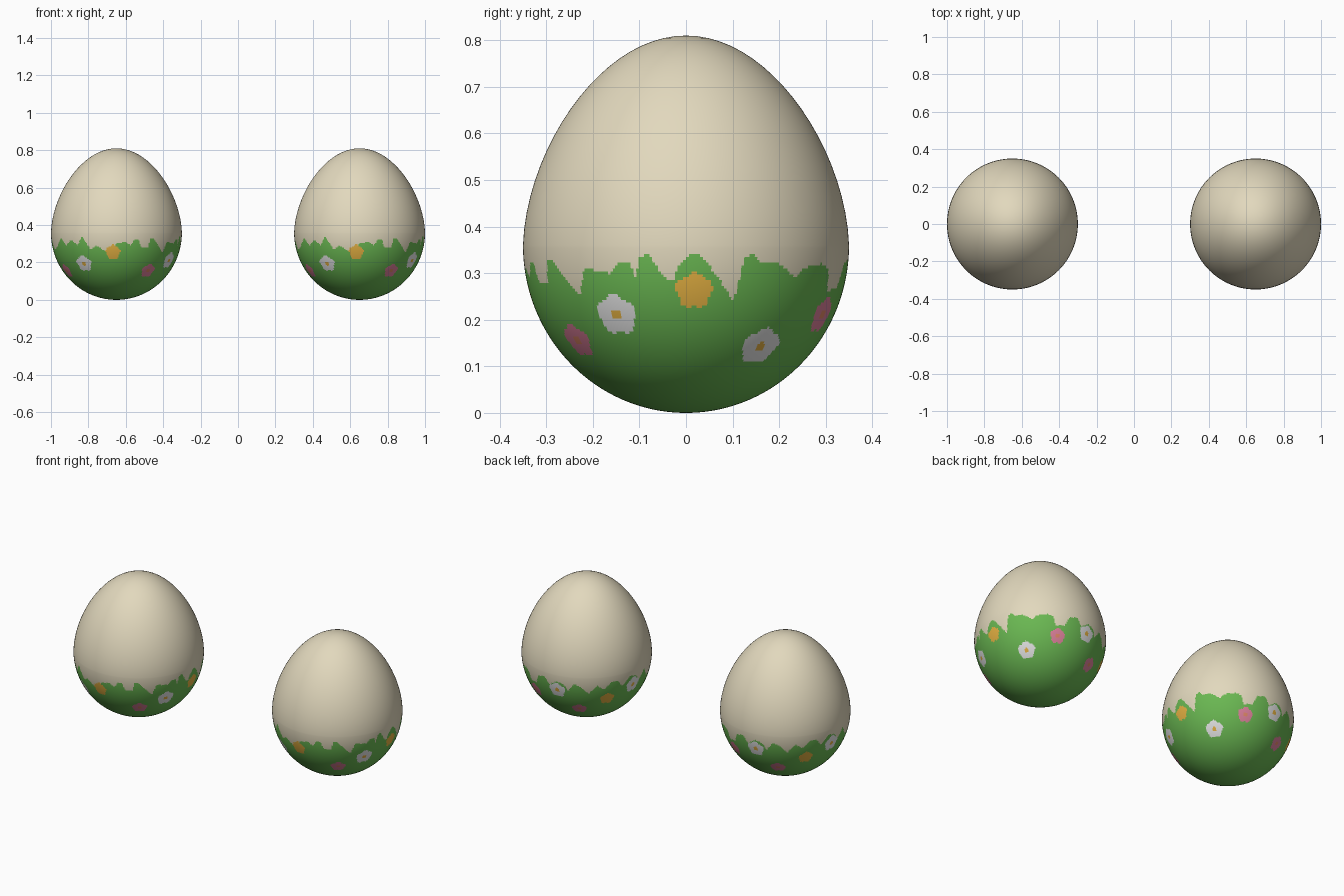
import bpy, bmesh, math
from mathutils import Vector

if "Cube" in bpy.data.objects:
    bpy.data.objects.remove(bpy.data.objects["Cube"], do_unlink=True)

RADIUS, BELLY, HEIGHT = 0.35, 0.36, 0.81
SPACING = 0.65
CREAM, GREEN, WHITE, ORANGE, PINK, SALMON = range(6)


def make_material(name, colour):
    mat = bpy.data.materials.new(name)
    mat.use_nodes = True
    mat.diffuse_color = (*colour, 1)
    shader = mat.node_tree.nodes["Principled BSDF"]
    shader.inputs["Base Color"].default_value = (*colour, 1)
    shader.inputs["Roughness"].default_value = 0.8
    return mat


materials = [
    make_material("cream shell", (0.76, 0.69, 0.51)),
    make_material("grass green", (0.145, 0.48, 0.085)),
    make_material("petal white", (0.83, 0.83, 0.83)),
    make_material("petal orange", (0.85, 0.48, 0.06)),
    make_material("petal pink", (0.73, 0.22, 0.33)),
    make_material("pink flower heart", (0.76, 0.25, 0.14)),
]

# Top edge of the grass: (degrees round from the front, height in hundredths)
GRASS = [(0, 30), (8, 31), (13, 29), (16, 32), (20, 32), (23, 28), (30, 28),
         (31, 33), (34, 33), (39, 30), (47, 25), (51, 31), (62, 30), (65, 32),
         (70, 32), (72, 28), (73, 33.5), (77, 34), (81, 30), (85, 28), (87, 31),
         (92, 34.5), (95, 34), (99, 31), (108, 24), (111, 33.5), (115, 34),
         (118, 32), (124, 32.5), (133, 29), (136, 31), (147, 32), (152, 31),
         (154, 26), (163, 27), (167, 32), (174, 33), (180, 29), (187, 32),
         (194, 31), (198, 27), (204, 32), (210, 30), (217, 26), (224, 31),
         (231, 28), (237, 32), (244, 32), (249, 28), (257, 33), (264, 32),
         (270, 28), (277, 33), (284, 27), (292, 28), (302, 33), (309, 29),
         (316, 32), (323, 29), (328, 34), (336, 27), (342, 29), (350, 26),
         (360, 30)]

# Flowers: (degrees round from the front, height, petal colour)
FLOWERS = [(357, 0.255, ORANGE), (36, 0.155, PINK), (62, 0.21, WHITE),
           (93, 0.262, ORANGE), (125, 0.142, WHITE), (157, 0.21, PINK),
           (187, 0.265, WHITE), (207, 0.145, PINK), (235, 0.215, ORANGE),
           (262, 0.268, WHITE), (293, 0.155, PINK), (326, 0.193, WHITE)]
PETAL_SIZE = {WHITE: 0.045, ORANGE: 0.038, PINK: 0.039}
HEART = {WHITE: (0.012, ORANGE), ORANGE: (0, ORANGE), PINK: (0.011, SALMON)}


def profile_point(latitude):
    """Egg outline: round below the belly, gently tapered above it."""
    s, c = math.sin(latitude), math.cos(latitude)
    if s < 0:
        return Vector((RADIUS * c, 0, BELLY * (1 + s)))
    taper = 1 - 0.12 * s ** 1.3
    return Vector((RADIUS * c * taper, 0, BELLY + (HEIGHT - BELLY) * s))


def surface_point(degrees, z):
    r = profile_point(math.asin(z / BELLY - 1)).x
    a = math.radians(degrees)
    return Vector((r * math.sin(a), -r * math.cos(a), z))


def grass_height(degrees):
    for (a0, h0), (a1, h1) in zip(GRASS, GRASS[1:]):
        if degrees <= a1:
            return (h0 + (h1 - h0) * (degrees - a0) / (a1 - a0)) / 100
    return GRASS[0][1] / 100


flower_spots = [(surface_point(a, z), a, kind) for a, z, kind in FLOWERS]


def face_colour(point):
    """Pick shell, grass or flower colour for a spot on the egg."""
    degrees = math.degrees(math.atan2(point.x, -point.y)) % 360
    if point.z > BELLY:
        return CREAM
    for centre, angle, kind in flower_spots:
        offset = point - centre
        distance = offset.length
        if distance > 0.06:
            continue
        a = math.radians(angle)
        across = offset.x * math.cos(a) + offset.y * math.sin(a)
        turn = math.atan2(offset.z, across)
        heart_size, heart_colour = HEART[kind]
        if distance < heart_size:
            return heart_colour
        if distance < PETAL_SIZE[kind] * (1 + 0.08 * math.cos(5 * turn - 1.5)):
            return kind
    return GREEN if point.z < grass_height(degrees) else CREAM


# Egg mesh: outline spun round the vertical axis, finer where it is painted
latitudes = list(range(-90, 0)) + [i * 4.5 for i in range(21)]
bm = bmesh.new()
verts = [bm.verts.new(profile_point(math.radians(a))) for a in latitudes]
edges = [bm.edges.new(pair) for pair in zip(verts, verts[1:])]
bmesh.ops.spin(bm, geom=verts + edges, cent=(0, 0, 0), axis=(0, 0, 1),
               angle=math.tau, steps=360, use_merge=False)
bmesh.ops.remove_doubles(bm, verts=bm.verts[:], dist=0.00002)
bmesh.ops.recalc_face_normals(bm, faces=bm.faces[:])
for face in bm.faces:
    face.smooth = True
    face.material_index = face_colour(face.calc_center_median())
egg_mesh = bpy.data.meshes.new("painted_egg")
bm.to_mesh(egg_mesh)
bm.free()
for mat in materials:
    egg_mesh.materials.append(mat)

# Two matching eggs side by side
for name, x in (("left_egg", SPACING), ("right_egg", -SPACING)):
    egg = bpy.data.objects.new(name, egg_mesh)
    egg.location.x = x
    bpy.context.collection.objects.link(egg)
